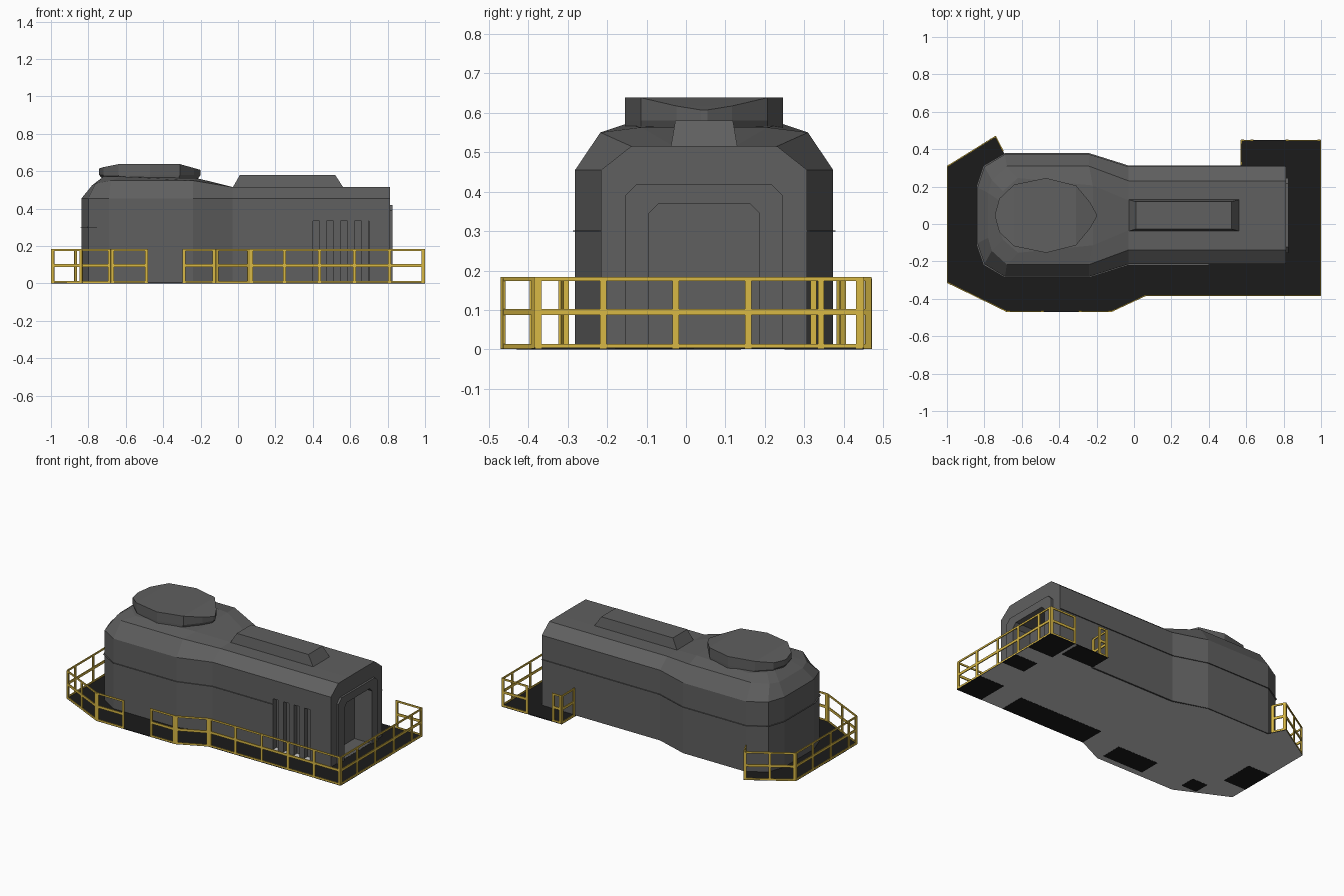
import bpy, bmesh, math
from mathutils import Vector

if "Cube" in bpy.data.objects:
    bpy.data.objects.remove(bpy.data.objects["Cube"])

CY = 0.046  # centre line of the hull


def material(name, rgb):
    m = bpy.data.materials.new(name)
    m.diffuse_color = (*rgb, 1)
    m.use_nodes = True
    m.node_tree.nodes["Principled BSDF"].inputs["Base Color"].default_value = m.diffuse_color
    return m


GREY = material("hull grey", (0.115, 0.115, 0.115))
BLACK = material("deck black", (0.011, 0.011, 0.011))
YELLOW = material("rail yellow", (0.69, 0.48, 0.06))
LIGHT = material("underside light grey", (0.62, 0.62, 0.62))


def finish(name, bm, *mats):
    bmesh.ops.recalc_face_normals(bm, faces=bm.faces)
    me = bpy.data.meshes.new(name)
    bm.to_mesh(me)
    bm.free()
    for m in mats:
        me.materials.append(m)
    ob = bpy.data.objects.new(name, me)
    bpy.context.collection.objects.link(ob)
    return ob


def loft(name, rings, mat):
    """Rings of half outlines (x, half width, z), mirrored about the centre line."""
    bm = bmesh.new()
    loops = []
    for r in rings:
        full = [(x, CY - w, z) for x, w, z in r] + [(x, CY + w, z) for x, w, z in reversed(r)]
        loops.append([bm.verts.new(p) for p in full])
    n = len(loops[0])
    for a, b in zip(loops, loops[1:]):
        for i in range(n):
            j = (i + 1) % n
            bm.faces.new((a[i], a[j], b[j], b[i]))
    bm.faces.new(loops[0])
    t = loops[-1]
    for i in range(n // 2 - 1):
        bm.faces.new((t[i], t[i + 1], t[n - 2 - i], t[n - 1 - i]))
    return finish(name, bm, mat)


def prism(name, pts, move, *mats):
    bm = bmesh.new()
    f = bm.faces.new([bm.verts.new(p) for p in pts])
    g = bmesh.ops.extrude_face_region(bm, geom=[f])
    bmesh.ops.translate(bm, vec=move, verts=[v for v in g["geom"] if isinstance(v, bmesh.types.BMVert)])
    return finish(name, bm, *mats)


def add_box(bm, lo, hi):
    vs = bmesh.ops.create_cube(bm, size=1)["verts"]
    for v in vs:
        v.co = [lo[k] + (v.co[k] + 0.5) * (hi[k] - lo[k]) for k in range(3)]


def cut(ob, cutter):
    mod = ob.modifiers.new("cut", "BOOLEAN")
    mod.operation, mod.object, mod.solver = "DIFFERENCE", cutter, "EXACT"
    cutter.hide_render = True
    bpy.context.view_layer.objects.active = ob
    bpy.ops.object.modifier_apply(modifier=mod.name)
    bpy.data.objects.remove(cutter)


# Hull: walls, sloped shoulder and roof
plan = [(0.812, 0.261), (-0.03, 0.261), (-0.24, 0.327), (-0.69, 0.327), (-0.80, 0.26), (-0.837, 0.15)]
shoulder = [(0.812, 0.185, 0.515), (-0.03, 0.185, 0.515), (-0.24, 0.263, 0.55),
            (-0.68, 0.263, 0.55), (-0.76, 0.19, 0.535), (-0.78, 0.12, 0.525)]
roof = [(0.812, 0.08, 0.516), (-0.03, 0.08, 0.516), (-0.22, 0.16, 0.563),
        (-0.62, 0.20, 0.571), (-0.70, 0.13, 0.571), (-0.72, 0.08, 0.571)]
hull = loft("hull", [[(x, w, 0.003) for x, w in plan], [(x, w, 0.455) for x, w in plan],
                     shoulder, roof], GREY)


# Door opening and frame in the right end
def arch(w, h, c, x, z0):
    return [(x, CY - w, z0), (x, CY - w, h - c), (x, CY - w + c, h),
            (x, CY + w - c, h), (x, CY + w, h - c), (x, CY + w, z0)]


cut(hull, prism("door_cutter", arch(0.14, 0.37, 0.025, 0.70, 0.006), (0.2, 0, 0)))
prism("door_frame", arch(0.20, 0.42, 0.03, 0.80, 0.004) + arch(0.14, 0.37, 0.025, 0.80, 0.004)[::-1],
      (0.025, 0, 0), GREY)

# Louvred recess in the front wall, with slats and a light sill
bm = bmesh.new()
add_box(bm, (0.40, -0.30, 0.006), (0.70, -0.18, 0.335))
cut(hull, finish("louvre_cutter", bm))
bm = bmesh.new()
for i in range(4):
    x = 0.435 + i * 0.075
    add_box(bm, (x, -0.212, 0.004), (x + 0.037, -0.178, 0.337))
finish("louvre_slats", bm, GREY)
bm = bmesh.new()
add_box(bm, (0.401, -0.214, 0.004), (0.699, -0.181, 0.009))
finish("louvre_sill", bm, LIGHT)

# Thin seam around the hull
seam = [(0.40, 0.261)] + plan[1:]
front = [(x if x > -0.7 else x - 0.006, CY - w - 0.006, 0.2995) for x, w in seam]
back = [(x if x > -0.7 else x - 0.006, CY + w + 0.006, 0.2995) for x, w in reversed(plan)]
prism("hull_seam", front + back + [(0.80, 0.24, 0.2995), (0.40, 0.24, 0.2995)], (0, 0, 0.0015), GREY)

# Roof hump and round roof cap
loft("roof_hump", [[(0.565, 0.085, 0.51), (-0.03, 0.085, 0.51)],
                   [(0.52, 0.073, 0.58), (0.01, 0.073, 0.58)]], GREY)
cap = [(-0.20, 0.008, 0.607), (-0.235, 0.07, 0.617), (-0.31, 0.16, 0.638), (-0.47, 0.20, 0.638),
       (-0.64, 0.165, 0.638), (-0.72, 0.09, 0.622), (-0.742, 0.01, 0.615)]
loft("roof_cap", [[(-0.47 + (x + 0.47) * 0.93, w, 0.555) for x, w, z in cap],
                  [(x, w, 0.58) for x, w, z in cap], cap], GREY)

# Walkway deck: black on top, light underneath
deck_pts = [(-1, -0.315), (-0.68, -0.47), (-0.12, -0.47), (0.06, -0.385), (1, -0.385), (1, 0.45),
            (0.57, 0.45), (0.57, 0.30), (-0.03, 0.30), (-0.24, 0.37), (-0.69, 0.37),
            (-0.74, 0.472), (-1, 0.31)]
deck = prism("walkway_deck", [(x, y, 0.001) for x, y in deck_pts], (0, 0, 0.004), BLACK, LIGHT)
for p in deck.data.polygons:
    if p.normal.z < -0.5:
        p.material_index = 1

# Dark panels on the underside of the walkway
bm = bmesh.new()
for x0, x1, y0, y1 in ((0.82, 1, -0.385, -0.18), (0.84, 1, 0.02, 0.14), (0.57, 0.80, 0.31, 0.45),
                       (0.82, 1, 0.25, 0.45), (0.06, 0.66, -0.385, -0.22), (-0.42, -0.13, -0.43, -0.29),
                       (-0.80, -0.69, -0.40, -0.30), (-1, -0.84, -0.20, 0.02)):
    add_box(bm, (x0, y0, 0), (x1, y1, 0.002))
finish("underside_panels", bm, BLACK)


# Railings: three flat rails and evenly spaced posts along each path
def bar(bm, a, b, w, z0, z1):
    d = (b - a).normalized()
    s = Vector((-d.y, d.x)) * w / 2
    lo, hi = [[bm.verts.new((p.x, p.y, z)) for p in (a + s, b + s, b - s, a - s)] for z in (z0, z1)]
    bm.faces.new(lo)
    bm.faces.new(hi)
    for i in range(4):
        j = (i + 1) % 4
        bm.faces.new((lo[i], lo[j], hi[j], hi[i]))


def railing(name, path):
    bm = bmesh.new()
    path = [Vector(p) for p in path]
    for k, (a, b) in enumerate(zip(path, path[1:])):
        length = (b - a).length
        d = (b - a) / length
        for z0, z1 in ((0.003, 0.014), (0.087, 0.103), (0.173, 0.184)):
            bar(bm, a, b, 0.006, z0, z1)
        n = max(1, round(length / 0.19))
        fixed = length / n > 0.2  # fixed pitch leaves a short last bay
        step, shift = (0.184, 0.012) if fixed else (length / n, 0)
        spots = [0.008] + [i * step - shift for i in range(1, int(length / step + 0.01) + 1)]
        spots = [s for s in spots if s < length - 0.03] + [length - 0.008]
        for s in spots:
            bar(bm, a + d * (s - 0.008), a + d * (s + 0.008), 0.007, 0.003, 0.18)
    finish(name, bm, YELLOW)


railing("left_railing", [(-0.70, 0.39), (-0.74, 0.468), (-0.997, 0.309), (-0.997, -0.313),
                         (-0.68, -0.467), (-0.482, -0.467)])
railing("front_right_railing", [(-0.298, -0.467), (-0.12, -0.467), (0.063, -0.382), (0.997, -0.382),
                                (0.997, 0.447), (0.81, 0.447)])
railing("back_railing", [(0.573, 0.315), (0.573, 0.447), (0.64, 0.447)])
